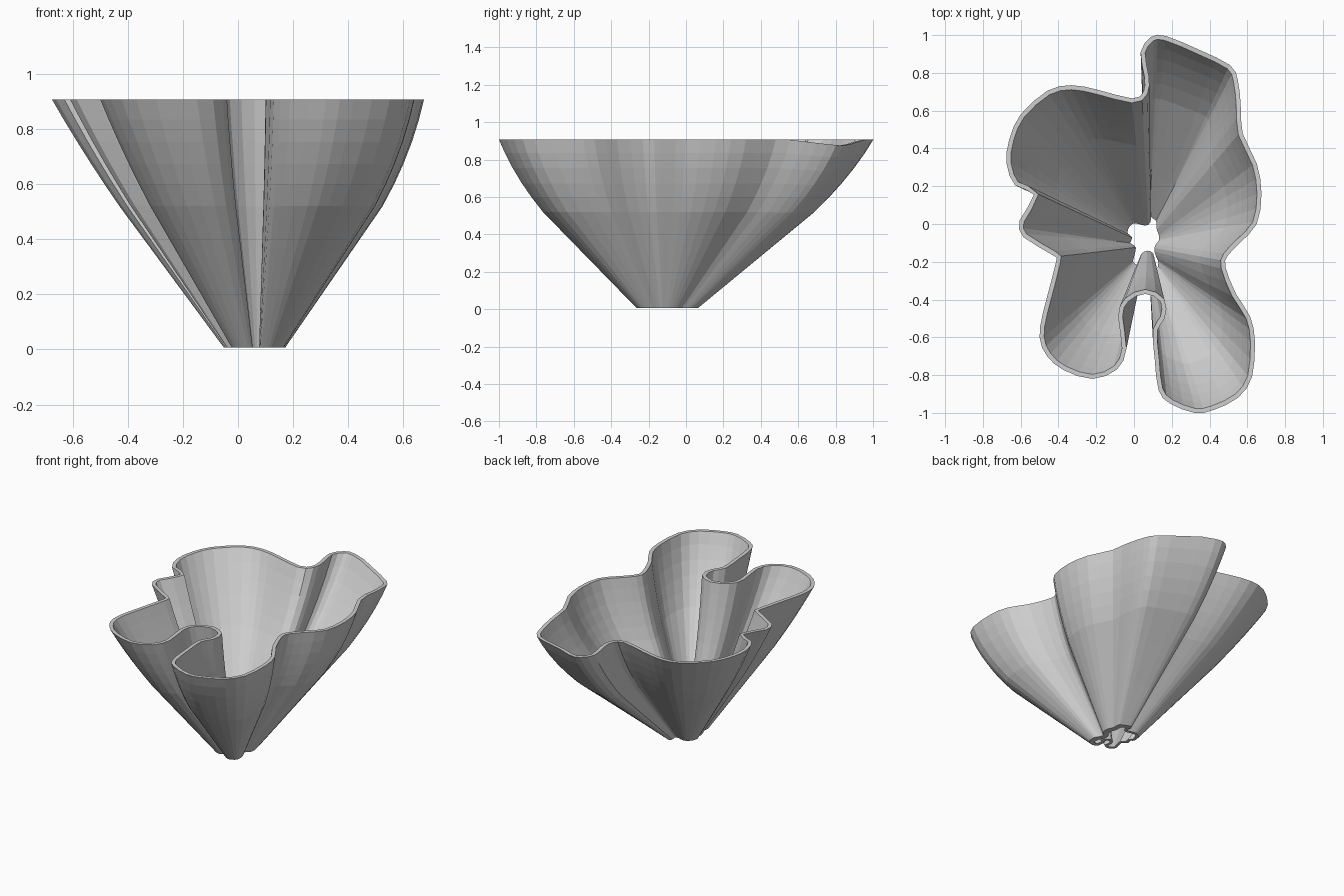
import bpy
import bmesh
from mathutils import Vector

cube = bpy.data.objects.get("Cube")
if cube:
    bpy.data.objects.remove(cube, do_unlink=True)

# Rim outline in hundredths, clockwise as seen from above
RIM = [
    (9, 99), (17, 99.5), (35, 92), (51, 84), (55, 76), (56.5, 63), (57.5, 48),
    (65, 32), (67.5, 16), (65, 0), (56, -10), (49.5, -17), (48.5, -23),
    (54, -37), (61.5, -49),
    (64, -62), (62.5, -81), (55, -92), (42, -98.5), (32, -100), (19, -95),
    (13, -88), (11, -72), (10, -56), (14, -49), (14, -41), (6, -37), (-3, -41),
    (-6, -49), (-4, -66), (-9, -77), (-22, -82), (-37, -77.5), (-46, -70),
    (-50, -60), (-48, -46), (-41.5, -21), (-43, -16.5), (-58.5, -7), (-60.5, 2),
    (-53, 15.5), (-63, 20.5), (-67.5, 32), (-66, 45), (-60, 58), (-46, 70.5),
    (-33, 73.5), (-19, 71), (-1, 66.5), (5, 70), (5.5, 78), (3.5, 91),
]
BASE_CENTRE = Vector((0.06, -0.10))
BASE_SCALE = 0.165
BOTTOM, TOP = 0.007, 0.907
RIM_WIDTH, BASE_WIDTH = 0.024, 0.018
SHOULDER = 0.57
LEVELS = [0, 0.2, 0.4, SHOULDER, 0.66, 0.74, 0.83, 0.92, 1]


def smooth_outline(points):
    """Insert one spline midpoint between each pair of outline points."""
    result = []
    count = len(points)
    for i, p in enumerate(points):
        a, c, d = points[i - 1], points[(i + 1) % count], points[(i + 2) % count]
        result += [p, (p + c) * 0.5625 - (a + d) * 0.0625]
    return result


def inset(points, widths):
    """Move an outline sideways toward its inside."""
    result = []
    count = len(points)
    for i, p in enumerate(points):
        along = (points[(i + 1) % count] - points[i - 1]).normalized()
        result.append(p + Vector((along.y, -along.x)) * widths[i])
    return result


def wall_point(p, t):
    """Straight lower wall that rounds over above the shoulder."""
    if t < SHOULDER:
        swell = t / SHOULDER
    else:
        swell = 1 - ((t - SHOULDER) / (1 - SHOULDER)) ** 2
    spread = t + swell * (0.085 + 0.07 * p.x)
    scale = BASE_SCALE + (1 - BASE_SCALE) * spread
    return p * scale + BASE_CENTRE * (1 - spread)


def wall_width(p, t):
    """Shell thickness, heavier at the foot of the left side."""
    foot = BASE_WIDTH + 0.03 * max(0, p.x)
    return foot + (RIM_WIDTH - foot) * t


def rim_dip(p):
    """Slight droop of the lip at the back left lobe."""
    distance = (p - Vector((0.5, 0.82))).length
    return 0.035 * max(0, 1 - distance / 0.28)


def bridge(bm, ring_a, ring_b):
    """Join two rings with a band of faces."""
    count = len(ring_a)
    for i in range(count):
        j = (i + 1) % count
        bm.faces.new((ring_a[i], ring_a[j], ring_b[j], ring_b[i]))


outline = smooth_outline([Vector(p) / 100 for p in RIM])
bm = bmesh.new()
outer_rings, inner_rings = [], []

# Flared wall: the base ring grows into the wavy rim
for t in LEVELS:
    ring = [wall_point(p, t) for p in outline]
    inner = inset(ring, [wall_width(p, t) for p in outline])
    height = BOTTOM + (TOP - BOTTOM) * t
    for points, rings in ((ring, outer_rings), (inner, inner_rings)):
        rings.append([
            bm.verts.new((p.x, p.y, height - rim_dip(q) * t ** 4))
            for p, q in zip(points, outline)
        ])

for rings in (outer_rings, inner_rings):
    for lower, upper in zip(rings, rings[1:]):
        bridge(bm, lower, upper)

# Flat lip at the top and bottom edge of the shell
bridge(bm, outer_rings[-1], inner_rings[-1])
bridge(bm, outer_rings[0], inner_rings[0])
bmesh.ops.recalc_face_normals(bm, faces=bm.faces)

mesh = bpy.data.meshes.new("fluted_bowl")
bm.to_mesh(mesh)
bm.free()

# Plain grey surface
grey = bpy.data.materials.new("light_grey")
grey.use_nodes = True
colour = (0.62, 0.62, 0.62, 1)
grey.diffuse_color = colour
grey.node_tree.nodes["Principled BSDF"].inputs["Base Color"].default_value = colour
mesh.materials.append(grey)

bowl = bpy.data.objects.new("fluted_bowl", mesh)
bpy.context.collection.objects.link(bowl)
